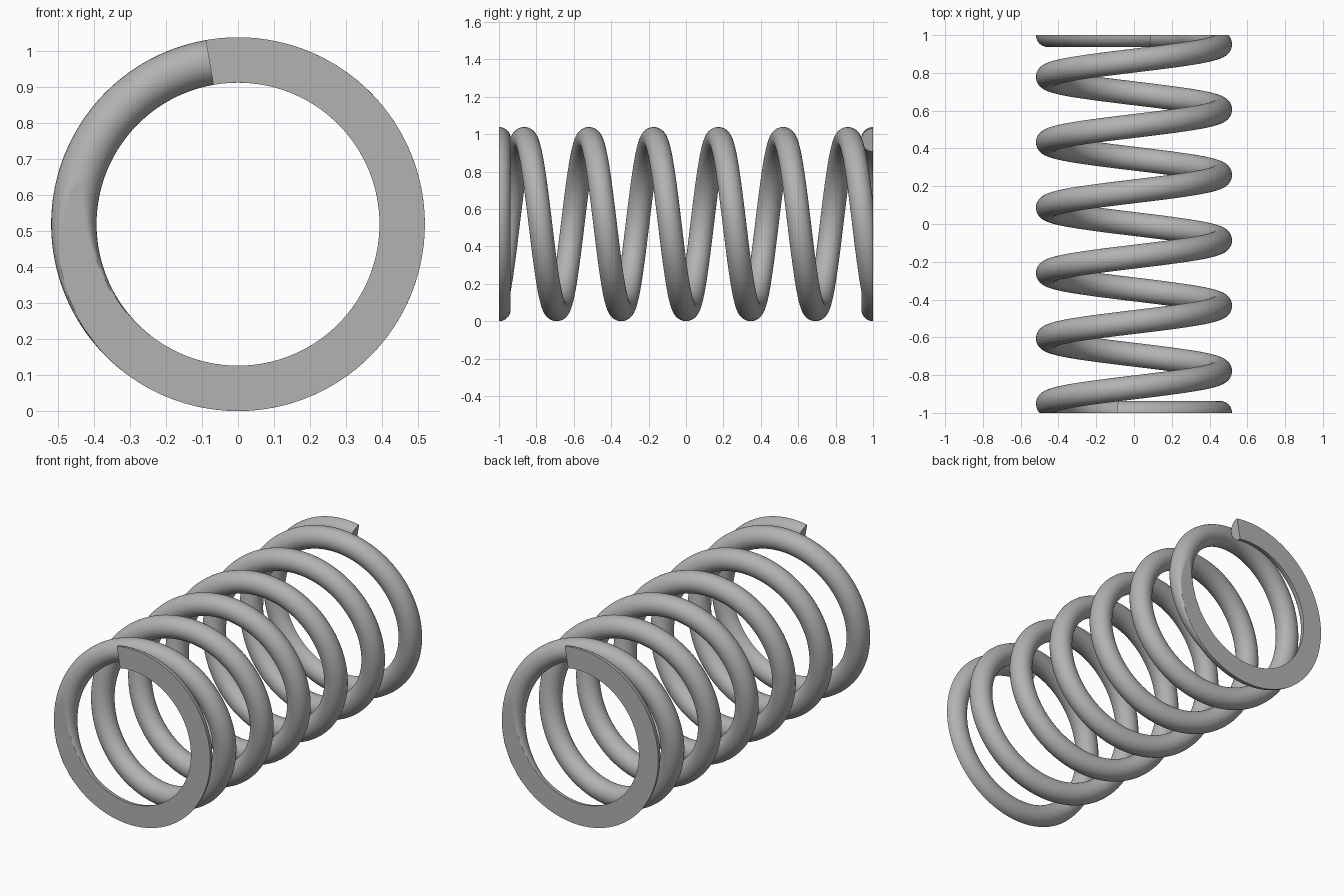
import bpy, bmesh
from math import sin, cos, pi, radians
from mathutils import Vector

if "Cube" in bpy.data.objects:
    bpy.data.objects.remove(bpy.data.objects["Cube"])

COIL_R, WIRE_R, CENTER_Z = 0.456, 0.063, 0.519
PITCH = 0.346
END_ANGLE = 7 * pi + radians(10)
STEPS, SIDES = 900, 40


def center_y(a):
    # steady pitch, then a flat dead coil at each end
    return max(-1.0, min(1.0, PITCH * a / (2 * pi)))


def path(a):
    return Vector((-COIL_R * sin(a), center_y(a), CENTER_Z - COIL_R * cos(a)))


bm = bmesh.new()
rings = []
for i in range(STEPS + 1):
    a = -END_ANGLE + 2 * END_ANGLE * i / STEPS
    c = path(a)
    tangent = (path(a + 0.01) - path(a - 0.01)).normalized()
    radial = Vector((-sin(a), 0, -cos(a)))
    side = tangent.cross(radial).normalized()
    ring = []
    for k in range(SIDES):
        t = 2 * pi * k / SIDES
        p = c + WIRE_R * (cos(t) * radial + sin(t) * side)
        p.y = max(-1.0, min(1.0, p.y))   # ends ground flat
        ring.append(bm.verts.new(p))
    rings.append(ring)

# wire skin and end caps
for r0, r1 in zip(rings, rings[1:]):
    for k in range(SIDES):
        j = (k + 1) % SIDES
        bm.faces.new((r0[k], r0[j], r1[j], r1[k]))
caps = {bm.faces.new(rings[0][::-1]), bm.faces.new(rings[-1])}
bmesh.ops.recalc_face_normals(bm, faces=bm.faces)


# smooth wire with crisp edges around the ground faces and caps
def is_flat(f):
    return f in caps or all(abs(v.co.y) > 0.99999 for v in f.verts)


for f in bm.faces:
    f.smooth = True
for e in bm.edges:
    flat = [is_flat(f) for f in e.link_faces]
    e.smooth = flat[0] == flat[1] and not any(f in caps for f in e.link_faces)

mesh = bpy.data.meshes.new("coil_spring")
bm.to_mesh(mesh)
bm.free()
spring = bpy.data.objects.new("coil_spring", mesh)
bpy.context.collection.objects.link(spring)

# dark steel
steel = bpy.data.materials.new("steel")
steel.diffuse_color = (0.45, 0.45, 0.45, 1)
steel.use_nodes = True
steel.node_tree.nodes["Principled BSDF"].inputs["Base Color"].default_value = steel.diffuse_color
mesh.materials.append(steel)
